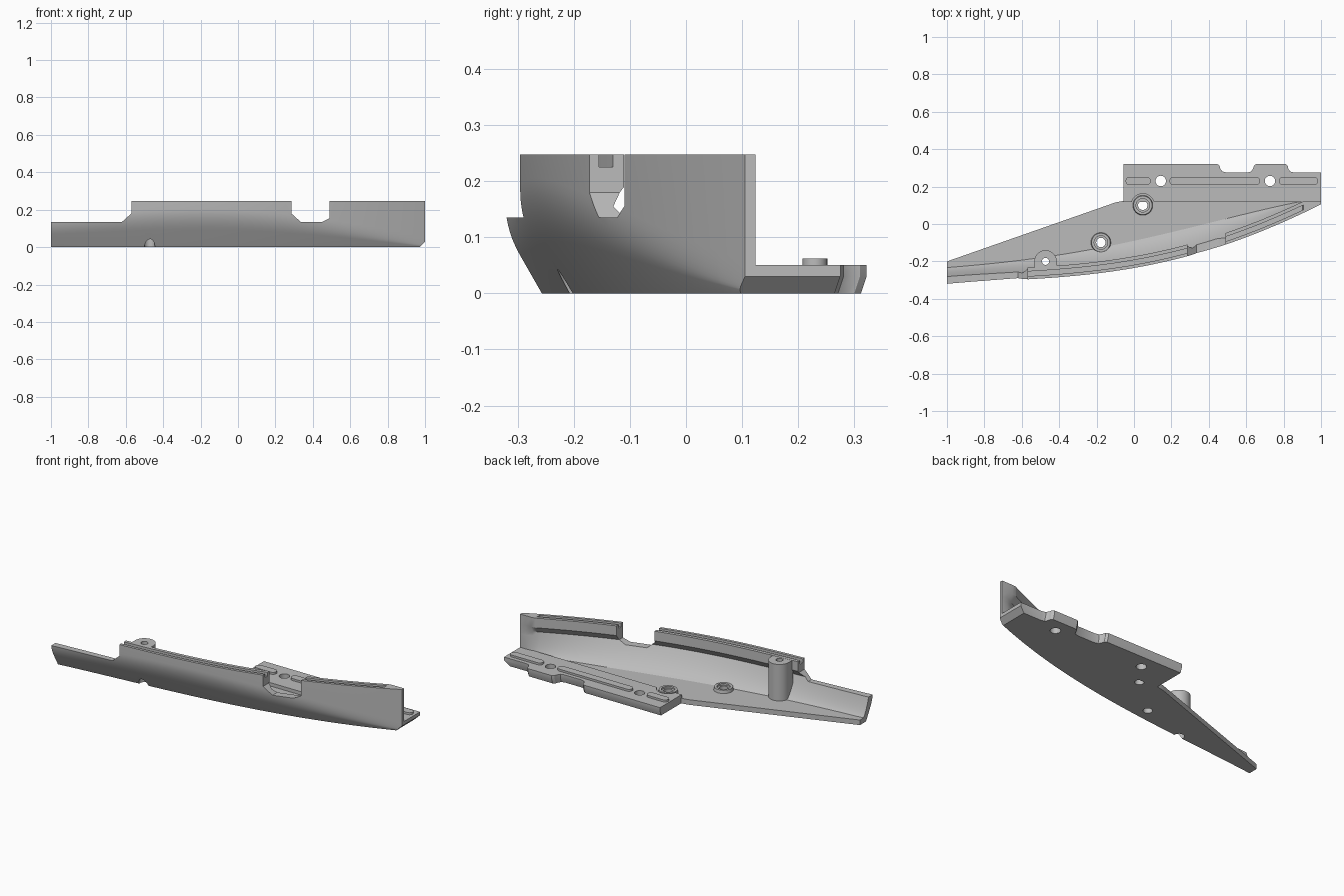
import bpy, bmesh, math

if "Cube" in bpy.data.objects:
    bpy.data.objects.remove(bpy.data.objects["Cube"], do_unlink=True)

grey = bpy.data.materials.new("plain grey")
grey.use_nodes = True
grey.diffuse_color = (0.5, 0.5, 0.5, 1)
grey.node_tree.nodes["Principled BSDF"].inputs["Base Color"].default_value = (0.5, 0.5, 0.5, 1)

FLOOR, TAB, TOP, BACK = 0.03, 0.05, 0.247, 0.124
parts = []


def loft(name, rings):
    """Skin a list of closed rings of points, cap both ends, face outwards."""
    bm = bmesh.new()
    rows = [[bm.verts.new(p) for p in ring] for ring in rings]
    n = len(rows[0])
    for a, b in zip(rows, rows[1:]):
        for i in range(n):
            bm.faces.new((a[i], a[(i + 1) % n], b[(i + 1) % n], b[i]))
    bm.faces.new(rows[0][::-1])
    bm.faces.new(rows[-1])
    bmesh.ops.remove_doubles(bm, verts=bm.verts, dist=1e-5)
    if bm.calc_volume(signed=True) < 0:
        bmesh.ops.reverse_faces(bm, faces=bm.faces)
    mesh = bpy.data.meshes.new(name)
    bm.to_mesh(mesh)
    bm.free()
    mesh.materials.append(grey)
    obj = bpy.data.objects.new(name, mesh)
    bpy.context.collection.objects.link(obj)
    return obj


def part(name, rings):
    obj = loft(name, rings)
    parts.append(obj)
    return obj


def disc(x, y, z0, z1, r0, r1=None):
    """Rings of an upright cylinder or cone."""
    ring = [(math.cos(a * math.tau / 40), math.sin(a * math.tau / 40)) for a in range(40)]
    return [[(x + r * c, y + r * s, z) for c, s in ring] for z, r in ((z0, r0), (z1, r1 or r0))]


def prism_y(outline):
    return [[(x, y, z) for x, z in outline] for y in (-0.6, 0.6)]


def cut(objects, rings):
    """Subtract a lofted cutter, trying the next solver if one loses the part."""
    cutter = loft("cutter", rings)
    cutter.hide_render = True
    for obj in objects:
        mod = obj.modifiers.new("cut", 'BOOLEAN')
        mod.operation, mod.object = 'DIFFERENCE', cutter
        for solver in ('EXACT', 'MANIFOLD', 'FLOAT'):
            mod.solver = solver
            graph = bpy.context.evaluated_depsgraph_get()
            graph.update()
            mesh = bpy.data.meshes.new_from_object(obj.evaluated_get(graph))
            if len(mesh.polygons) > len(obj.data.polygons) * 0.5:
                obj.data = mesh
                break
        obj.modifiers.clear()
    bpy.data.objects.remove(cutter, do_unlink=True)


def curve(points):
    """Smooth polynomial through a few plan points."""
    def f(x):
        total = 0
        for i, (xi, yi) in enumerate(points):
            for j, (xj, _) in enumerate(points):
                if i != j:
                    yi *= (x - xj) / (xi - xj)
            total += yi
        return total
    return f


def bezier(a, b, c, n):
    return [tuple((1 - t) ** 2 * p + 2 * t * (1 - t) * q + t * t * r for p, q, r in zip(a, b, c))
            for t in (k / n for k in range(n + 1))]


# Plan curves of the shell: outer wall, bottom edge, inner crease
outer = curve([(-1, -.322), (-.57, -.296), (0, -.235), (.49, -.11), (1, .105)])
bottom = curve([(-1, -.257), (-.475, -.205), (0, -.15), (.49, -.055), (1, .109)])
crease = curve([(-1, -.233), (-.5, -.18), (0, -.09), (.5, .03), (.9, .122)])


def back_edge(x):
    if x < -0.1:
        return -0.2 + (x + 1) * 0.35
    return min(BACK, 0.115 + (x + 0.1) * 0.2)


def section(x):
    yo, back = outer(x), back_edge(x)
    yb = max(bottom(x), yo + 0.004)
    h = (yb - yo) * 1.75
    inner = yo + 0.035
    yc = max(crease(x), inner + 0.01)
    groove = TOP - (0.022 if x < 0.902 else 0)
    pts = [(back, 0), (yb, 0)]
    pts += bezier((yb + (yo - yb) * 0.6, h * 0.6), (yo, h), (yo, h + 0.05), 7)
    pts += [(yo, TOP), (yo + 0.017, TOP), (yo + 0.017, groove), (yo + 0.042, groove),
            (yo + 0.042, TOP), (yo + 0.062, TOP), (yo + 0.062, 0.19)]
    pts += bezier((inner, 0.155), ((inner + yc) / 2, FLOOR + 0.03), (yc, FLOOR), 8)
    pts.append((back, FLOOR))
    return [(x, min(y, back), z) for y, z in pts]


# Curved shell: floor, leaning wall and grooved top rail
stations = sorted([-1 + k / 28 for k in range(57)] + [-0.1, -0.055, 0.9, 0.905])
shell = part("shell", [section(x) for x in stations])

# Lowered stretches of the wall
cut([shell], prism_y([(-1.1, .135), (-.62, .135), (-.57, .18), (-.57, .3), (-1.1, .3)]))
cut([shell], prism_y([(.285, .3), (.285, .18), (.335, .135), (.45, .135), (.49, .155), (.49, .3)]))

# Mounting tab with scalloped rear edge and bevelled underside
outline = [(-.055, .118), (1, .118), (1, .275), (.855, .275), (.835, .281), (.825, .295), (.822, .31),
           (.81, .322), (.655, .322), (.642, .312), (.636, .295), (.627, .281), (.608, .275),
           (.495, .275), (.472, .281), (.462, .295), (.457, .312), (.444, .322), (-.055, .322)]
tab = part("mounting_tab", [[(x, y - (inset if y > 0.2 else 0), z) for x, y in outline]
                            for z, inset in ((0, 0.01), (0.03, 0), (TAB, 0))])
cut([shell, tab], prism_y([(.96, -.01), (1.01, .04), (1.01, -.01)]))

# Raised rounded pads on the tab
for k, (x0, x1) in enumerate([(-.045, .09), (.19, .675), (.775, .985)]):
    r = 0.022
    ring = [(cx + r * math.cos(math.radians(a0 + a)), 0.23 + r * math.sin(math.radians(a0 + a)))
            for cx, a0 in ((x1 - r, -90), (x0 + r, 90)) for a in range(0, 181, 18)]
    part(f"tab_pad_{k + 1}", [[(x, y, z) for x, y in ring] for z in (TAB - 0.01, 0.062)])

# Screw holes through the tab
for x in (0.143, 0.727):
    cut([tab], disc(x, 0.23, -0.1, 0.2, 0.028))

# Low screw bosses on the floor
cut([tab], disc(0.047, 0.1, FLOOR, 0.2, 0.062))
for k, (x, y) in enumerate([(0.047, 0.1), (-0.177, -0.099)]):
    boss = part(f"floor_boss_{k + 1}", disc(x, y, 0.02, 0.048, 0.055, 0.05))
    cut([boss], disc(x, y, 0.038, 0.2, 0.036))
    cut([boss, shell], disc(x, y, -0.1, 0.2, 0.025))

# Tall screw post merged into the wall
px, py, r = -0.473, -0.2, 0.06
rings = []
for z in (0.02, 0.06, 0.11, 0.246):
    front = max(-0.24, -0.19 - 0.55 * z)
    arc = [(px + r * math.cos(a * math.pi / 20), py + r * math.sin(a * math.pi / 20)) for a in range(21)]
    rings.append([(x, y, z) for x, y in arc + [(px - r, front), (px + r, front)]])
post = part("screw_post", rings)
cut([post, shell], disc(px, py, -0.1, 0.4, 0.019))
cut([post, shell], disc(px, py, -0.1, 0.08, 0.029))

# Smooth shading with sharp edges kept
bpy.ops.object.select_all(action='DESELECT')
for obj in parts:
    obj.select_set(True)
    bpy.context.view_layer.objects.active = obj
bpy.ops.object.shade_smooth_by_angle(angle=math.radians(28))
